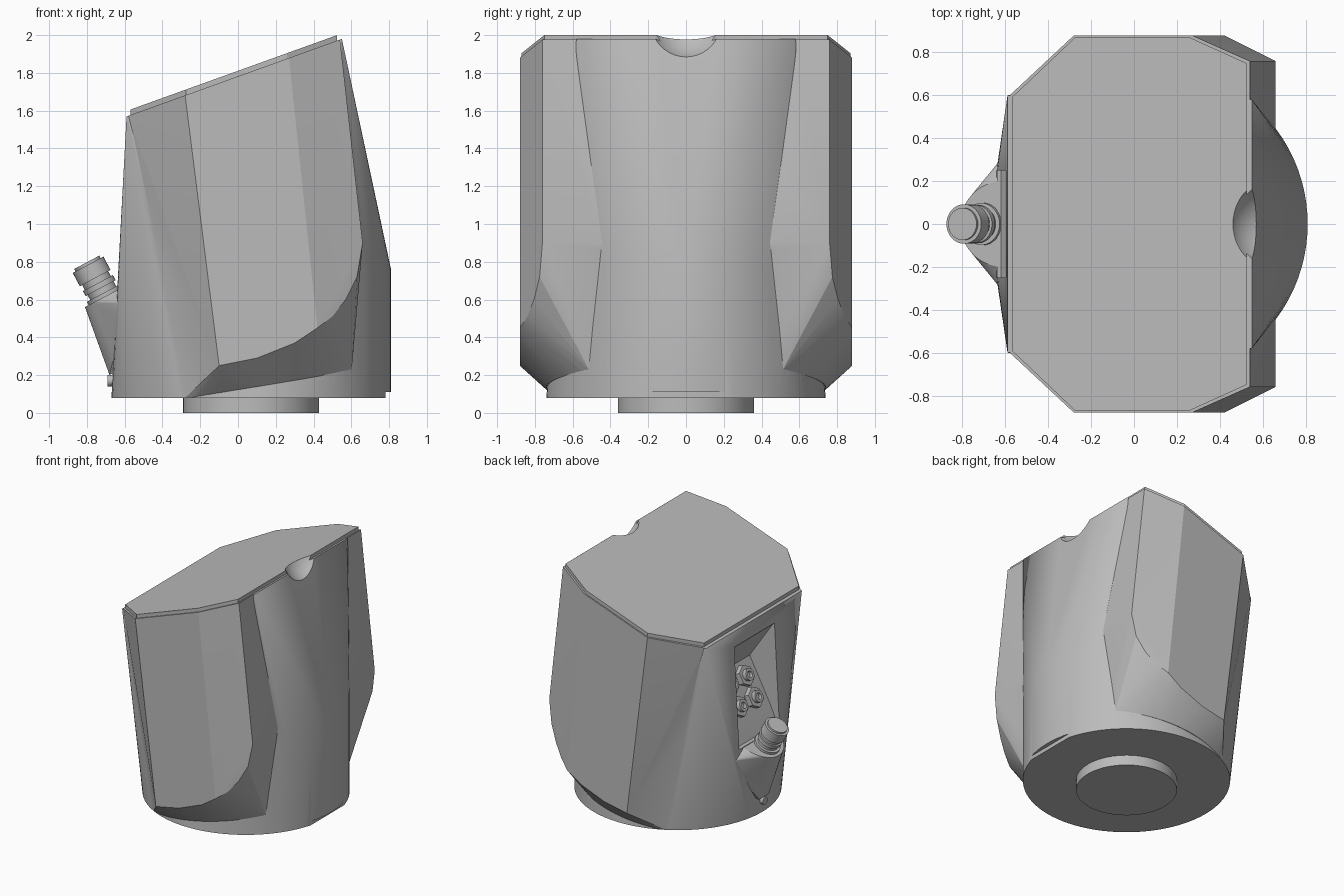
import bpy, bmesh, math
from mathutils import Vector

if "Cube" in bpy.data.objects:
    bpy.data.objects.remove(bpy.data.objects["Cube"], do_unlink=True)

grey = bpy.data.materials.new("plain grey")
grey.use_nodes = True
grey.diffuse_color = (0.5, 0.5, 0.5, 1)
grey.node_tree.nodes["Principled BSDF"].inputs["Base Color"].default_value = (0.5, 0.5, 0.5, 1)

AXIS = 0.07      # x of the round base
RADIUS = 0.74


def finish(bm, name):
    bmesh.ops.recalc_face_normals(bm, faces=bm.faces)
    mesh = bpy.data.meshes.new(name)
    bm.to_mesh(mesh)
    bm.free()
    mesh.materials.append(grey)
    ob = bpy.data.objects.new(name, mesh)
    bpy.context.collection.objects.link(ob)
    return ob


def hull(name, points):
    bm = bmesh.new()
    for p in points:
        bm.verts.new(p)
    res = bmesh.ops.convex_hull(bm, input=bm.verts[:])
    junk = {v for v in res["geom_interior"] + res["geom_unused"] if isinstance(v, bmesh.types.BMVert)}
    bmesh.ops.delete(bm, geom=list(junk), context="VERTS")
    bmesh.ops.dissolve_limit(bm, angle_limit=0.01, verts=bm.verts[:], edges=bm.edges[:])
    return finish(bm, name)


def cylinder(name, base, direction, radius, depth, sides=40):
    d = Vector(direction).normalized()
    bm = bmesh.new()
    bmesh.ops.create_cone(bm, cap_ends=True, segments=sides, radius1=radius, radius2=radius, depth=depth)
    ob = finish(bm, name)
    ob.rotation_euler = d.to_track_quat("Z", "Y").to_euler()
    ob.location = Vector(base) + d * depth / 2
    return ob


def prism(name, profile, half_width):
    # xz profile extruded along y
    bm = bmesh.new()
    face = bm.faces.new([bm.verts.new((x, -half_width, z)) for x, z in profile])
    new = bmesh.ops.extrude_face_region(bm, geom=[face])["geom"]
    bmesh.ops.translate(bm, vec=(0, 2 * half_width, 0),
                        verts=[v for v in new if isinstance(v, bmesh.types.BMVert)])
    return finish(bm, name)


def combine(ob, other, operation, keep=False):
    mod = ob.modifiers.new("combine", "BOOLEAN")
    mod.operation = operation
    mod.solver = "EXACT"
    mod.object = other
    bpy.context.view_layer.update()
    bpy.context.view_layer.objects.active = ob
    bpy.ops.object.modifier_apply(modifier=mod.name)
    if not keep:
        bpy.data.objects.remove(other, do_unlink=True)


def smooth(ob, degrees=20):
    bpy.ops.object.select_all(action="DESELECT")
    ob.select_set(True)
    bpy.context.view_layer.objects.active = ob
    bpy.ops.object.shade_smooth_by_angle(angle=math.radians(degrees))


def mirror_y(points):
    return [(x, s * y, z) for x, y, z in points for s in (1, -1)]


def on_circle(degrees, z):
    a = math.radians(degrees)
    return (AXIS + RADIUS * math.cos(a), RADIUS * math.sin(a), z)


def roof(x):
    return 1.782 + 0.36 * x


# Round core: circular base, upright round end, straight top edges
core = [on_circle(a, 0.08) for a in range(0, 360, 4)]
core += [on_circle(a, 0.76) for a in range(-52, 53, 4)]
core += mirror_y([(-0.59, 0.6, roof(-0.59)), (0.55, 0.58, roof(0.55))])
body = hull("body", core)

# Leaning side panels with a curved lower edge
outline = [(-0.58, 0.6), (-0.28, 0.88), (0.27, 0.88), (0.54, 0.76)]
panel = [(x, y, roof(x)) for x, y in outline]
panel += [(-0.28, 0.65, 0.08), (-0.1, 0.88, 0.25), (0.1, 0.88, 0.29), (0.3, 0.88, 0.37),
          (0.42, 0.88, 0.45), (0.5, 0.84, 0.51), (0.57, 0.805, 0.6), (0.63, 0.775, 0.72),
          (0.66, 0.76, 0.9)]
panel += [on_circle(a, 0.08 + 0.15 * (116 - a) / 72) for a in range(44, 117, 4)]
combine(body, hull("side_panels", mirror_y(panel)), "UNION")

# Connector housing bulging from the lower wall
boss = [(-0.5, 0.2, 0.3), (-0.5, 0.3, 0.66), (-0.59, 0.34, 0.58), (-0.68, 0.06, 0.2)]
for a in range(90, 181, 6):
    x = -0.61 + 0.2 * math.cos(math.radians(a))
    boss.append((x, 0.2 * math.sin(math.radians(a)), 0.56 + 0.53 * (x + 0.81)))
combine(body, hull("connector_housing", mirror_y(boss)), "UNION")

# Recess above the housing, and a flat at the foot of the round end
recess = [(-0.9, 1.45), (-0.59, 1.45), (-0.38, 1.14), (-0.56, 0.8), (-0.62, 0.665), (-0.9, 0.52)]
combine(body, prism("recess_cutter", recess, 0.25), "DIFFERENCE")
combine(body, prism("foot_cutter", [(0.78, 0), (0.9, 0), (0.9, 0.11), (0.78, 0.11)], 0.25), "DIFFERENCE")

# Lid, slightly inset from the body
inset = [(-0.57, 0.59), (-0.275, 0.87), (0.26, 0.87), (0.525, 0.75)]
lid = hull("lid", mirror_y([(x, y, roof(x) + h) for x, y in inset for h in (-0.005, 0.029)]))

# Finger scoop at the high edge
bm = bmesh.new()
bmesh.ops.create_uvsphere(bm, u_segments=48, v_segments=32, radius=0.22)
bmesh.ops.translate(bm, verts=bm.verts[:], vec=(0.65, 0, 2.09))
scoop = finish(bm, "scoop_cutter")
combine(lid, scoop, "DIFFERENCE", keep=True)
combine(body, scoop, "DIFFERENCE")
smooth(body)
smooth(lid)

# Foot disc
smooth(cylinder("foot_disc", (AXIS, 0, 0), (0, 0, 1), 0.36, 0.09, 64), 30)

# Round plug: stacked rings along a tilted axis
tilt = Vector((-0.47, 0, 0.88)).normalized()
start = Vector((-0.69, 0, 0.59))
for i, (offset, radius, depth) in enumerate([(0, 0.098, 0.05), (0.05, 0.078, 0.03), (0.08, 0.09, 0.03),
                                             (0.11, 0.078, 0.03), (0.14, 0.092, 0.08), (0.22, 0.075, 0.015)]):
    smooth(cylinder(f"plug_ring_{i + 1}", start + tilt * offset, tilt, radius, depth), 30)

# Four hexagonal fittings on the sloping recess floor
slope = Vector((0.18, 0, 0.34)).normalized()
normal = Vector((-slope.z, 0, slope.x))
middle = Vector((-0.47, 0, 0.97))
for i, (u, v) in enumerate([(-1, -1), (1, -1), (-1, 1), (1, 1)]):
    spot = middle + slope * 0.085 * u + Vector((0, 0.095 * v, 0))
    nut = cylinder(f"hex_fitting_{i + 1}", spot - normal * 0.01, normal, 0.08, 0.05, 6)
    tube = cylinder(f"fitting_tube_{i + 1}", spot, normal, 0.045, 0.07, 24)
    combine(tube, cylinder("bore_cutter", spot + normal * 0.045, normal, 0.025, 0.1, 24), "DIFFERENCE")
    smooth(tube, 30)

# Small screws on the wall and base
for name, place, out in [("wall_screw_left", (-0.535, 0.52, 1.05), (-0.9, 0.4, 0)),
                         ("wall_screw_right", (-0.535, -0.52, 1.05), (-0.9, -0.4, 0)),
                         ("base_screw", (-0.665, 0, 0.17), (-1, 0, 0))]:
    smooth(cylinder(name, place, out, 0.03, 0.025, 24), 30)
